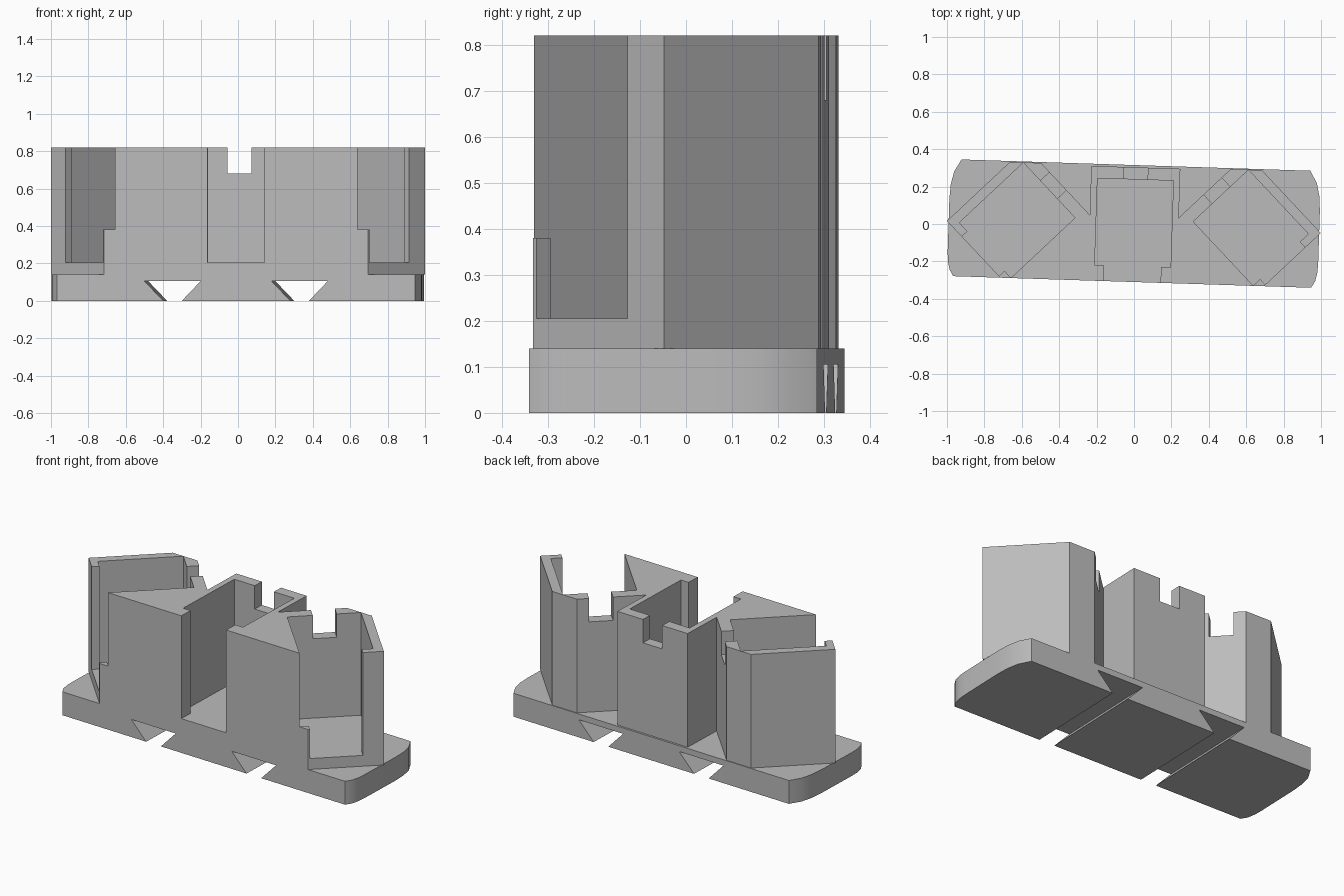
import bpy, bmesh, math
from mathutils import Matrix, Vector

cube = bpy.data.objects.get("Cube")
if cube:
    bpy.data.objects.remove(cube, do_unlink=True)

TURN = Matrix.Rotation(math.radians(-1.85), 4, 'Z')  # the whole rack sits slightly turned
BASE_TOP, FLOOR, NOTCH, LIP, TOP = 0.14, 0.205, 0.68, 0.38, 0.82
ABOVE = TOP + 0.1
HALF = 0.31          # half depth of the rack
CORNER = (-1, -0.016)  # outer corner of the angled pocket

grey = bpy.data.materials.new("plain grey")
grey.use_nodes = True
grey.diffuse_color = (0.5, 0.5, 0.5, 1)
grey.node_tree.nodes["Principled BSDF"].inputs["Base Color"].default_value = (0.5, 0.5, 0.5, 1)


def prism(name, outline, low, high, along_y=False):
    """Extrude a flat outline along z, or along y for an x-z outline."""
    bm = bmesh.new()
    rings = []
    for level in (low, high):
        rings.append([bm.verts.new(TURN @ Vector((a, level, b) if along_y else (a, b, level)))
                      for a, b in outline])
    n = len(outline)
    bm.faces.new(rings[0])
    bm.faces.new(rings[1])
    for i in range(n):
        j = (i + 1) % n
        bm.faces.new((rings[0][i], rings[0][j], rings[1][j], rings[1][i]))
    bmesh.ops.recalc_face_normals(bm, faces=bm.faces)
    mesh = bpy.data.meshes.new(name)
    bm.to_mesh(mesh)
    bm.free()
    mesh.materials.append(grey)
    obj = bpy.data.objects.new(name, mesh)
    bpy.context.collection.objects.link(obj)
    return obj


def carve(obj, cutter):
    """Subtract the cutter and discard it."""
    cutter.hide_render = True
    mod = obj.modifiers.new("cut", 'BOOLEAN')
    mod.operation = 'DIFFERENCE'
    mod.solver = 'EXACT'
    mod.object = cutter
    bpy.context.view_layer.objects.active = obj
    bpy.ops.object.modifier_apply(modifier=mod.name)
    bpy.data.objects.remove(cutter, do_unlink=True)


def box(x0, x1, y0, y1):
    return [(x0, y0), (x1, y0), (x1, y1), (x0, y1)]


def mirrored(half):
    """Close an outline running up the +x side with its mirror image."""
    return half + [(-x, y) for x, y in reversed(half)]


def angled(u0, u1, v0, v1, side):
    """Rectangle in the 45 degree frame of an angled pocket."""
    r = math.sqrt(0.5)
    return [(-side * (CORNER[0] + (u + v) * r), CORNER[1] + (v - u) * r)
            for u, v in box(u0, u1, v0, v1)]


# Base plate with rounded ends
base = prism("base_plate", mirrored([
    (0.957, -HALF), (0.978, -0.275), (0.988, -0.23), (0.991, -0.18),
    (0.991, 0.1), (0.986, 0.18), (0.97, 0.25), (0.933, 0.315)]), 0, BASE_TOP)

# Dovetail grooves under the base
for side in (-1, 1):
    c = side * 0.34
    groove = [(c - 0.045, -0.005), (c + 0.045, -0.005), (c + 0.15, 0.105), (c - 0.15, 0.105)]
    carve(base, prism("groove_cutter", groove, -0.5, 0.5, along_y=True))

# Holder body: one straight pocket block between two angled ones
body = prism("holder_body", mirrored([
    (0.706, -HALF), (1, -0.016), (0.674, HALF), (0.507, HALF),
    (0.238, 0.041), (0.238, 0.303)]), BASE_TOP, TOP)

# Middle pocket, its front opening and its rear notch
carve(body, prism("pocket_cutter", box(-0.203, 0.203, -0.226, 0.238), FLOOR, ABOVE))
carve(body, prism("opening_cutter", box(-0.152, 0.152, -0.4, -0.2), FLOOR, ABOVE))
carve(body, prism("notch_cutter", box(-0.065, 0.065, 0.2, 0.4), NOTCH, ABOVE))

# Angled pockets, each with an opening, a shortened front lip and a rear notch
for side in (-1, 1):
    carve(body, prism("pocket_cutter", angled(0.052, 0.456, 0.042, 0.511, side), FLOOR, ABOVE))
    carve(body, prism("opening_cutter", angled(0.115, 0.405, -0.1, 0.08, side), FLOOR, ABOVE))
    carve(body, prism("lip_cutter", angled(0.39, 0.456, -0.1, 0.07, side), LIP, ABOVE))
    carve(body, prism("notch_cutter", angled(0.185, 0.316, 0.45, 0.65, side), NOTCH, ABOVE))

# Smooth only the rounded plate ends
bpy.ops.object.select_all(action='DESELECT')
base.select_set(True)
bpy.context.view_layer.objects.active = base
bpy.ops.object.shade_smooth_by_angle(angle=math.radians(30))
